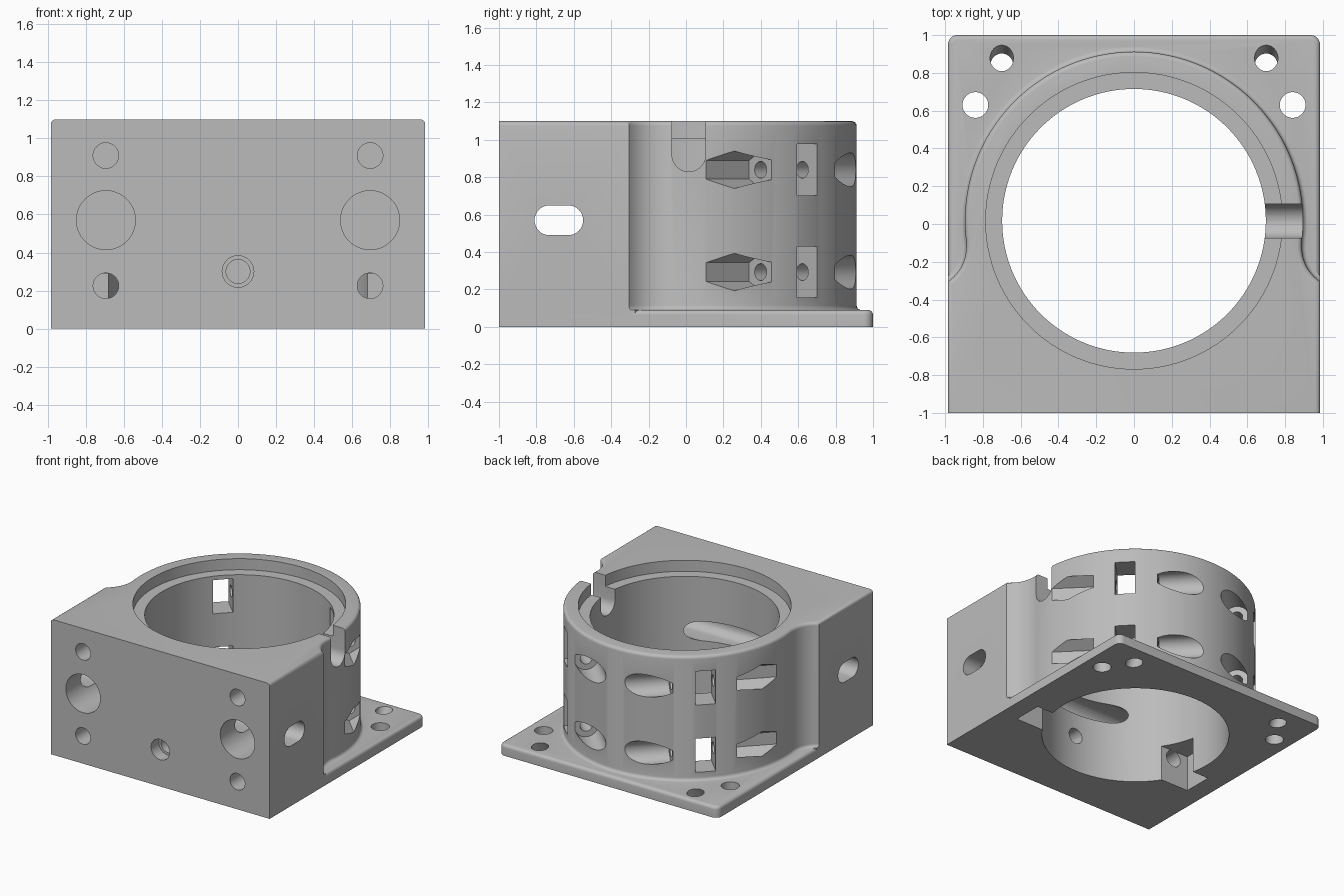
import bpy, bmesh
from math import sin, cos, pi, radians, sqrt
from mathutils import Vector

if "Cube" in bpy.data.objects:
    bpy.data.objects.remove(bpy.data.objects["Cube"], do_unlink=True)

HALF, TOP, PLATE = 0.985, 1.1, 0.09
CY = 0.017                      # bore centre in y
R_OUT, R_STEP, R_BORE = 0.895, 0.785, 0.698

grey = bpy.data.materials.new("machined grey")
grey.use_nodes = True
colour = (0.5, 0.5, 0.5, 1)
grey.diffuse_color = colour
grey.node_tree.nodes["Principled BSDF"].inputs["Base Color"].default_value = colour


def to_object(name, bm):
    bmesh.ops.recalc_face_normals(bm, faces=bm.faces)
    mesh = bpy.data.meshes.new(name)
    bm.to_mesh(mesh)
    bm.free()
    mesh.materials.append(grey)
    obj = bpy.data.objects.new(name, mesh)
    bpy.context.collection.objects.link(obj)
    return obj


def offset(outline, dist):
    """Offset a counter-clockwise outline, keeping its front edge and width limit."""
    result, front = [], min(p.y for p in outline)
    for i, p in enumerate(outline):
        a = (p - outline[i - 1]).normalized()
        b = (outline[(i + 1) % len(outline)] - p).normalized()
        na, nb = Vector((a.y, -a.x)), Vector((b.y, -b.x))
        q = p + (na + nb) * dist / (1 + na.dot(nb))
        q.x = max(-HALF, min(HALF, q.x))
        if p.y == front:
            q.y = front
        result.append(q)
    return result


def loft(name, outline, levels):
    bm = bmesh.new()
    rings = [[bm.verts.new((p.x, p.y, z)) for p in offset(outline, d)] for z, d in levels]
    n = len(outline)
    for low, high in zip(rings, rings[1:]):
        for i in range(n):
            j = (i + 1) % n
            bm.faces.new((low[i], low[j], high[j], high[i]))
    bm.faces.new(rings[0][::-1])
    bm.faces.new(rings[-1])
    return to_object(name, bm)


def mirrored(half):
    """Close a right-hand half outline with its mirror image."""
    left = [Vector((-p.x, p.y)) for p in reversed(half) if p.x > 1e-5]
    return half + left


def round_over(z, r):
    return [(z - r + r * sin(k * pi / 8), r * cos(k * pi / 8) - r) for k in range(5)]


def combine(target, other, operation):
    mod = target.modifiers.new(operation, 'BOOLEAN')
    mod.object, mod.operation, mod.solver = other, operation, 'EXACT'
    bpy.context.view_layer.objects.active = target
    bpy.ops.object.modifier_apply(modifier=mod.name)
    bpy.data.objects.remove(other, do_unlink=True)


def cut_cylinder(start, end, r, sides=48):
    start, end = Vector(start), Vector(end)
    axis = end - start
    bm = bmesh.new()
    bmesh.ops.create_cone(bm, cap_ends=True, segments=sides, radius1=r, radius2=r,
                          depth=axis.length)
    turn = axis.to_track_quat('Z', 'Y').to_matrix().to_4x4()
    bmesh.ops.transform(bm, matrix=turn, verts=bm.verts)
    bmesh.ops.translate(bm, vec=(start + end) / 2, verts=bm.verts)
    combine(housing, to_object("cutter", bm), 'DIFFERENCE')


def cut_hull(points):
    bm = bmesh.new()
    for p in points:
        bm.verts.new(p)
    bmesh.ops.convex_hull(bm, input=bm.verts)
    bmesh.ops.dissolve_limit(bm, angle_limit=0.01, verts=bm.verts, edges=bm.edges)
    combine(housing, to_object("cutter", bm), 'DIFFERENCE')


def slot_points(x0, x1, a, b, r):
    """Rounded slot running along x, between the (y, z) centres a and b."""
    return [(x, y + r * cos(k * pi / 16), z + r * sin(k * pi / 16))
            for x in (x0, x1) for y, z in (a, b) for k in range(32)]


# Main body: square front block flowing into the round collar
ring_start = radians(-7)
p0, p1, p2 = (Vector((HALF, -0.305)), Vector((0.88, -0.23)),
              Vector((R_OUT * cos(ring_start), CY + R_OUT * sin(ring_start))))
half = [Vector((HALF, -1))]
for k in range(12):
    t = k / 12
    half.append(p0 * (1 - t) ** 2 + p1 * 2 * t * (1 - t) + p2 * t * t)
for k in range(49):
    a = ring_start + (pi / 2 - ring_start) * k / 48
    half.append(Vector((R_OUT * cos(a), CY + R_OUT * sin(a))))
flare = [(PLATE + 0.025 * (1 - cos(k * pi / 8)), 0.025 * (1 - sin(k * pi / 8)))
         for k in range(5)]
housing = loft("housing", mirrored(half), [(0, 0.025)] + flare + round_over(TOP, 0.025))

# Base flange with rounded back corners
half = [Vector((HALF, -0.9))]
for k in range(9):
    a = k * pi / 16
    half.append(Vector((HALF - 0.05 + 0.05 * cos(a), 0.95 + 0.05 * sin(a))))
flange = loft("flange", mirrored(half), [(0, 0)] + round_over(PLATE, 0.025))
combine(housing, flange, 'UNION')

# Main bore and the shallow seat at its top
cut_cylinder((0, CY, -0.2), (0, CY, TOP + 0.2), R_BORE, 128)
cut_cylinder((0, CY, 1.01), (0, CY, TOP + 0.2), R_STEP, 128)

# Round-bottomed cable notch and the slot across the block
cut_hull(slot_points(0.6, 1.1, (0.015, 0.92), (0.015, 1.4), 0.09))
cut_hull(slot_points(-1.2, 1.2, (-0.73, 0.57), (-0.63, 0.57), 0.08))

# Front centre hole with counterbore
cut_cylinder((0, -1.1, 0.3), (0, -0.5, 0.3), 0.063)
cut_cylinder((0, -1.1, 0.3), (0, -0.9, 0.3), 0.083)

for side in (-1, 1):
    # Front mounting holes
    x = side * 0.695
    cut_cylinder((x, -1.1, 0.57), (x, -0.5, 0.57), 0.155, 64)
    cut_cylinder((x, -1.1, 0.91), (x, -0.45, 0.91), 0.067)
    cut_cylinder((x, -1.1, 0.225), (x, -0.3, 0.225), 0.067)

    # Nut recess in the underside
    cut_hull([(side * px, py, pz) for px in (0.5, 0.83)
              for py in (-0.37, -0.13) for pz in (-0.1, 0.29)])

    # Flange holes, the rear one slanted
    cut_cylinder((side * 0.84, 0.63, -0.1), (side * 0.84, 0.63, 0.2), 0.068)
    cut_cylinder((side * 0.7, 0.785, -0.1), (side * 0.7, 0.912, 0.16), 0.062)

    # Clamp stations: window, cross screw hole, nut pocket and screw head pocket
    for z in (0.293, 0.84):
        def place(u, t, dz=0):
            return Vector((side * (u - t) / sqrt(2), CY + (u + t) / sqrt(2), z + dz))
        cut_hull([place(u, t, dz) for u in (0.5, 1.1)
                  for t in (-0.075, 0.075) for dz in (-0.137, 0.137)])
        cut_cylinder(place(0.78, -0.3), place(0.78, 0.3), 0.045, 32)
        cut_cylinder(place(0.78, -0.24), place(0.78, -0.75), 0.1, 6)
        cut_cylinder(place(0.78, 0.24), place(0.78, 0.85), 0.09)

# Smooth curved walls, keep machined edges crisp
bpy.ops.object.select_all(action='DESELECT')
housing.select_set(True)
bpy.context.view_layer.objects.active = housing
bpy.ops.object.shade_smooth_by_angle(angle=radians(30))
